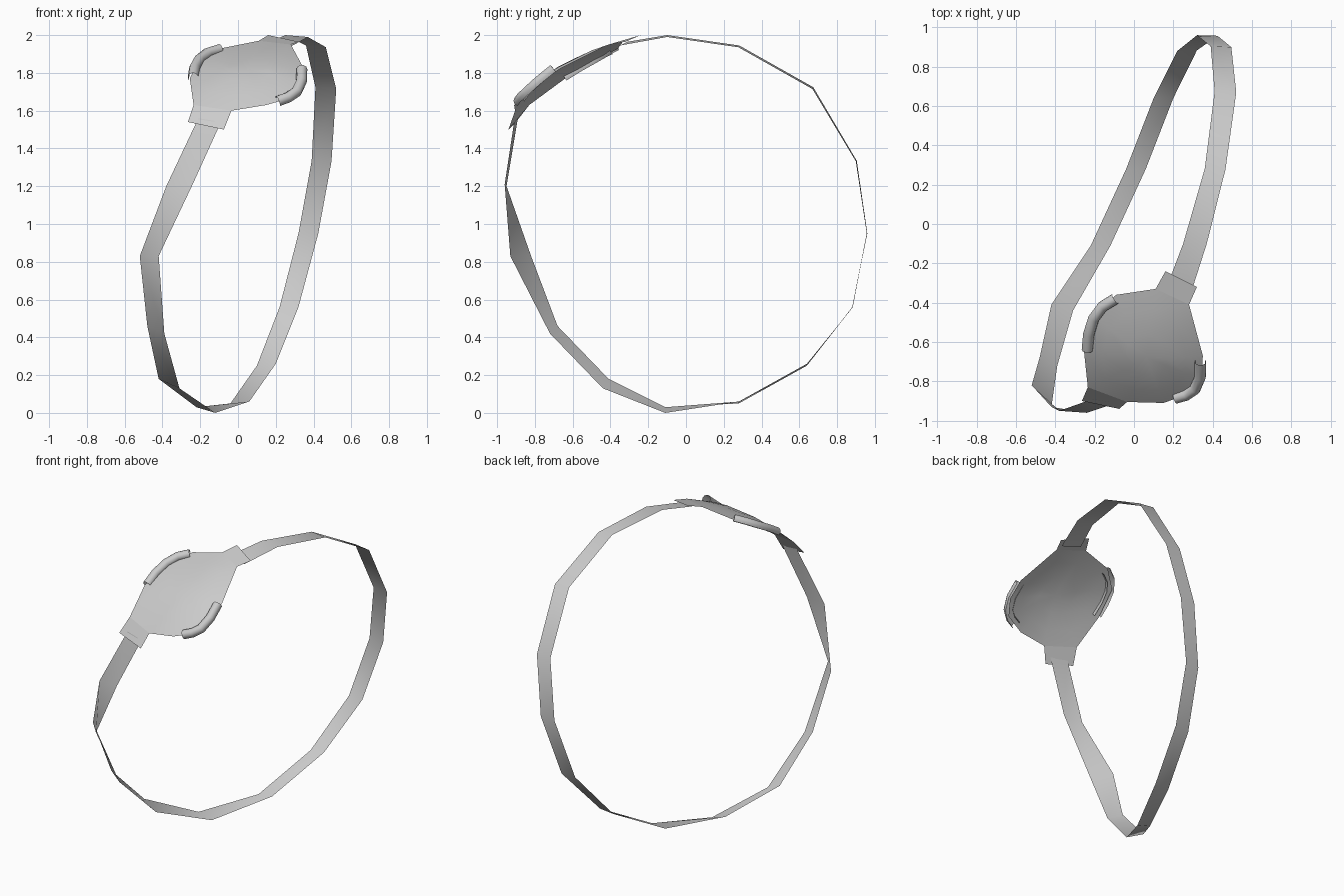
import bpy
import math
from mathutils import Vector

cube = bpy.data.objects.get("Cube")
if cube:
    bpy.data.objects.remove(cube, do_unlink=True)

grey = bpy.data.materials.new("light_grey")
grey.use_nodes = True
grey.diffuse_color = (0.6, 0.6, 0.6, 1)
for node in grey.node_tree.nodes:
    if node.type == 'BSDF_PRINCIPLED':
        node.inputs["Base Color"].default_value = grey.diffuse_color


def add_surface(name, points, faces):
    """Make a mesh object, shaded smooth except at very sharp edges."""
    mesh = bpy.data.meshes.new(name)
    mesh.from_pydata(points, [], faces)
    mesh.materials.append(grey)
    obj = bpy.data.objects.new(name, mesh)
    bpy.context.collection.objects.link(obj)
    bpy.ops.object.select_all(action='DESELECT')
    obj.select_set(True)
    bpy.context.view_layer.objects.active = obj
    bpy.ops.object.shade_smooth_by_angle(angle=math.radians(60))


# Direction the patch faces
outward = Vector((0, -0.55, 0.83))


def add_clip(name, path):
    """Arched channel that hooks over the patch rim along a path."""
    path = [Vector(p) for p in path]
    steps = 7
    points, faces = [], []
    for i, centre in enumerate(path):
        along = path[min(i + 1, len(path) - 1)] - path[max(i - 1, 0)]
        side = along.cross(outward).normalized()
        up = side.cross(along).normalized()
        for k in range(steps + 1):
            angle = math.radians(-35 + 250 * k / steps)
            points.append(centre + 0.029 * (side * math.cos(angle) + up * math.sin(angle)))
    for i in range(len(path) - 1):
        for k in range(steps):
            a = i * (steps + 1) + k
            b = a + steps + 1
            faces.append((a, b, b + 1, a + 1))
    add_surface(name, points, faces)


# Strap: right-hand edge of the band and the vector across it,
# running down the front, under, up the back and over the top
FLAT = (0.105, -0.005, -0.009)
strap_path = [
    ((-0.21, -0.89, 1.56), (0.12, -0.02, -0.02)),
    ((-0.38, -0.95, 1.2), (0.14, -0.01, 0.01)),
    ((-0.52, -0.82, 0.83), (0.1, -0.11, 0)),
    ((-0.48, -0.68, 0.46), (0.09, -0.04, -0.04)),
    ((-0.42, -0.41, 0.18), (0.11, -0.03, -0.05)),
    ((-0.22, -0.11, 0.03), (0.1, 0, -0.03)),
    ((-0.04, 0.28, 0.05), (0.1, 0, 0.01)),
    ((0.1, 0.64, 0.25), (0.1, 0, 0.01)),
    ((0.22, 0.88, 0.56), (0.1, 0.003, 0)),
    ((0.32, 0.96, 0.95), (0.105, -0.003, 0)),
    ((0.39, 0.904, 1.335), (0.105, -0.005, -0.003)),
    ((0.41, 0.674, 1.724), (0.11, -0.005, -0.009)),
    ((0.36, 0.282, 1.945), FLAT),
    ((0.25, -0.1, 2), (0.12, 0, -0.01)),
    ((0.17, -0.31, 1.965), (0.12, -0.04, -0.02)),
]
points, faces = [], []
for edge, across in strap_path:
    points += [Vector(edge), Vector(edge) + Vector(across)]
for i in range(0, len(points) - 2, 2):
    faces.append((i, i + 2, i + 3, i + 1))
add_surface("strap", points, faces)

# Patch: gently domed shell inside a rounded outline
rim = [Vector(p) for p in (
    (-0.235, -0.83, 1.63), (-0.255, -0.64, 1.77), (-0.21, -0.46, 1.87),
    (-0.09, -0.36, 1.93), (0.11, -0.33, 1.97), (0.28, -0.41, 1.95),
    (0.35, -0.67, 1.82), (0.345, -0.78, 1.74), (0.29, -0.86, 1.67),
    (0.15, -0.91, 1.63), (-0.035, -0.905, 1.6))]
count = len(rim)
middle = sum(rim, Vector()) / count
BULGE = 0.05
points, faces = [], []
for radius in (1, 0.7, 0.35):
    lift = outward * BULGE * (1 - radius ** 2)
    points += [middle.lerp(p, radius) + lift for p in rim]
points.append(middle + outward * BULGE)
for i in range(count):
    j = (i + 1) % count
    for ring in (0, count):
        faces.append((ring + j, ring + i, ring + count + i, ring + count + j))
    faces.append((2 * count + j, 2 * count + i, 3 * count))

# Tabs over the strap ends
tabs = [
    (count - 1, 0, (-0.265, -0.9, 1.54), (-0.075, -0.94, 1.5)),
    (4, 5, (0.32, -0.32, 1.965), (0.16, -0.24, 2)),
]
for first, second, far_second, far_first in tabs:
    start = len(points)
    points += [Vector(far_second), Vector(far_first)]
    faces.append((second, first, start + 1, start))
add_surface("eye_patch", points, faces)

# Rim clips
add_clip("right_clip", [(-0.237, -0.64, 1.775), (-0.23, -0.56, 1.825),
                        (-0.205, -0.48, 1.87), (-0.16, -0.42, 1.905),
                        (-0.095, -0.38, 1.925)])
add_clip("left_clip", [(0.338, -0.7, 1.82), (0.336, -0.78, 1.755),
                       (0.31, -0.84, 1.7), (0.265, -0.87, 1.67),
                       (0.21, -0.885, 1.65)])
